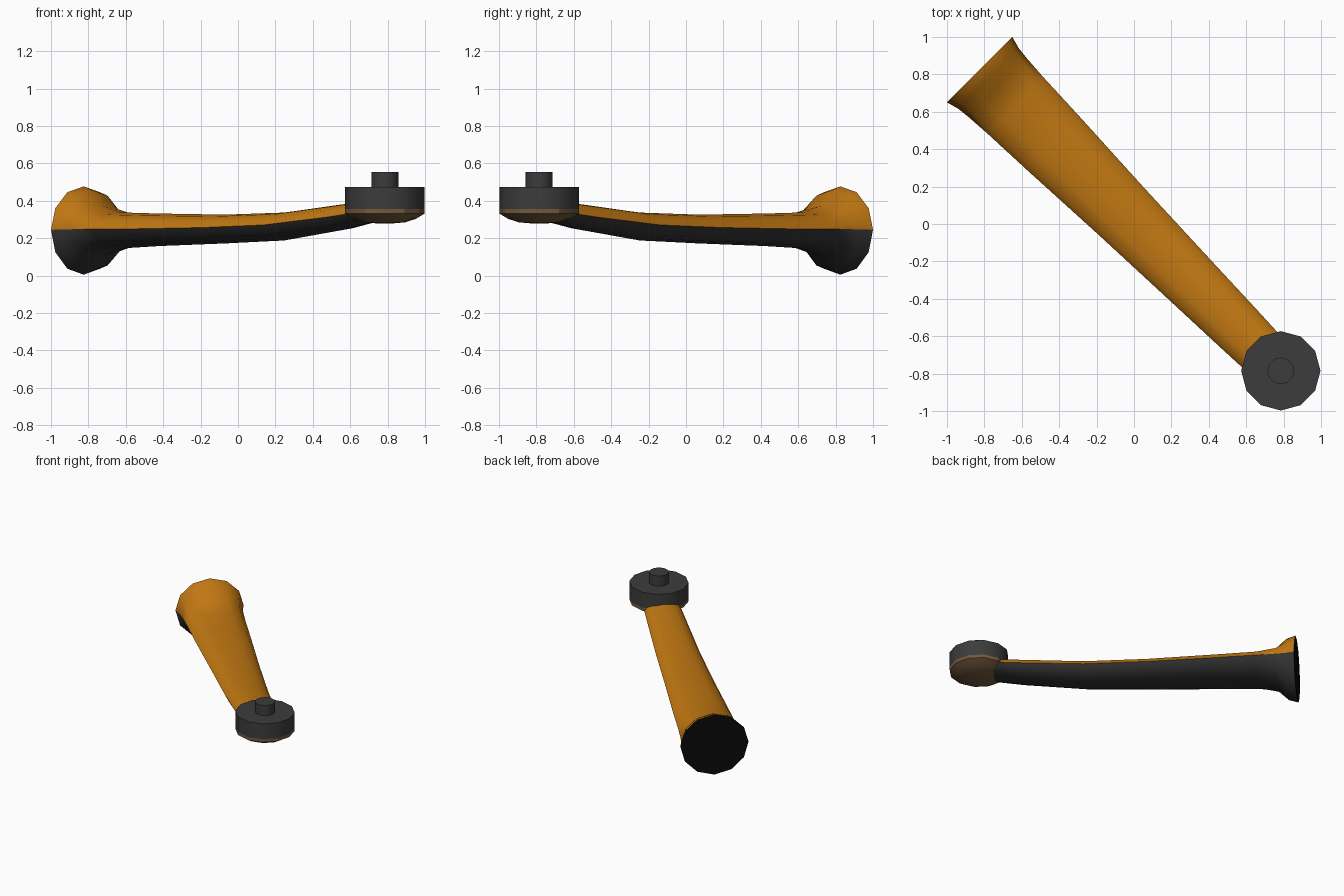
import bpy, bmesh, math
from mathutils import Vector

if "Cube" in bpy.data.objects:
    bpy.data.objects.remove(bpy.data.objects["Cube"])


def material(name, rgb):
    m = bpy.data.materials.new(name)
    m.diffuse_color = (*rgb, 1)
    m.use_nodes = True
    m.node_tree.nodes["Principled BSDF"].inputs["Base Color"].default_value = m.diffuse_color
    return m


ORANGE = material("orange", (0.53, 0.185, 0.006))
DARK = material("dark rubber", (0.032, 0.032, 0.032))
GREY = material("dark grey", (0.045, 0.045, 0.045))
TAN = material("tan brown", (0.17, 0.10, 0.048))
BLACK = material("black", (0.003, 0.003, 0.003))

R2 = math.sqrt(2)
SIDES = 12


def finish(bm, name, mats, angle):
    bmesh.ops.recalc_face_normals(bm, faces=bm.faces)
    me = bpy.data.meshes.new(name)
    bm.to_mesh(me)
    bm.free()
    ob = bpy.data.objects.new(name, me)
    bpy.context.collection.objects.link(ob)
    for m in mats:
        me.materials.append(m)
    bpy.ops.object.select_all(action='DESELECT')
    ob.select_set(True)
    bpy.context.view_layer.objects.active = ob
    bpy.ops.object.shade_smooth_by_angle(angle=math.radians(angle))
    return ob


def loft(name, rings, mats, angle, rule):
    """Skin equal-length rings; rule(ring, side) gives the material slot."""
    bm = bmesh.new()
    vs = [[bm.verts.new(p) for p in r] for r in rings]
    n = len(vs[0])
    for i in range(len(vs) - 1):
        for j in range(n):
            k = (j + 1) % n
            f = bm.faces.new((vs[i][j], vs[i][k], vs[i + 1][k], vs[i + 1][j]))
            f.material_index = rule(i, j)
    bm.faces.new(vs[0]).material_index = rule(-1, 0)
    bm.faces.new(vs[-1]).material_index = rule(len(vs) - 1, 0)
    return finish(bm, name, mats, angle)


# Diagonal grip: distance along, half width, top, colour split height, bottom
stations = [
    (-1.167, 0.247, 0.477, 0.245, 0.005),
    (-1.10, 0.229, 0.455, 0.246, 0.025),
    (-1.03, 0.221, 0.375, 0.248, 0.105),
    (-0.89, 0.212, 0.338, 0.249, 0.145),
    (-0.60, 0.200, 0.332, 0.250, 0.158),
    (-0.10, 0.175, 0.326, 0.257, 0.172),
    (0.35, 0.157, 0.337, 0.271, 0.188),
    (0.80, 0.140, 0.382, 0.312, 0.245),
    (1.00, 0.131, 0.402, 0.334, 0.284),
    (1.20, 0.120, 0.420, 0.350, 0.305),
]


def grip_ring(s, w, top, mid, low):
    ring = []
    for j in range(SIDES):
        a = 2 * math.pi * j / SIDES
        n, h = w * math.cos(a), math.sin(a)
        z = mid + h * (top - mid if h > 0 else mid - low)
        ring.append(Vector(((s + n) / R2, (n - s) / R2, z)))
    return ring


loft("grip", [grip_ring(*s) for s in stations], [ORANGE, DARK, BLACK], 50,
     lambda i, j: 2 if i < 0 else (0 if j < SIDES // 2 else 1))


# Round head parts, stacked on the pivot centre
def turned(name, profile, mat, angle=25):
    rings = [[Vector((0.785 + r * math.cos(2 * math.pi * j / SIDES),
                      -0.785 + r * math.sin(2 * math.pi * j / SIDES), z))
              for j in range(SIDES)] for r, z in profile]
    return loft(name, rings, [mat], angle, lambda i, j: 0)


turned("head_base", [(0.03, 0.278), (0.11, 0.285), (0.165, 0.303),
                     (0.212, 0.331), (0.212, 0.355)], TAN, 30)
turned("head_disc", [(0.212, 0.355), (0.212, 0.475)], GREY, 35)
turned("head_stud", [(0.072, 0.46), (0.072, 0.555)], GREY, 35)
